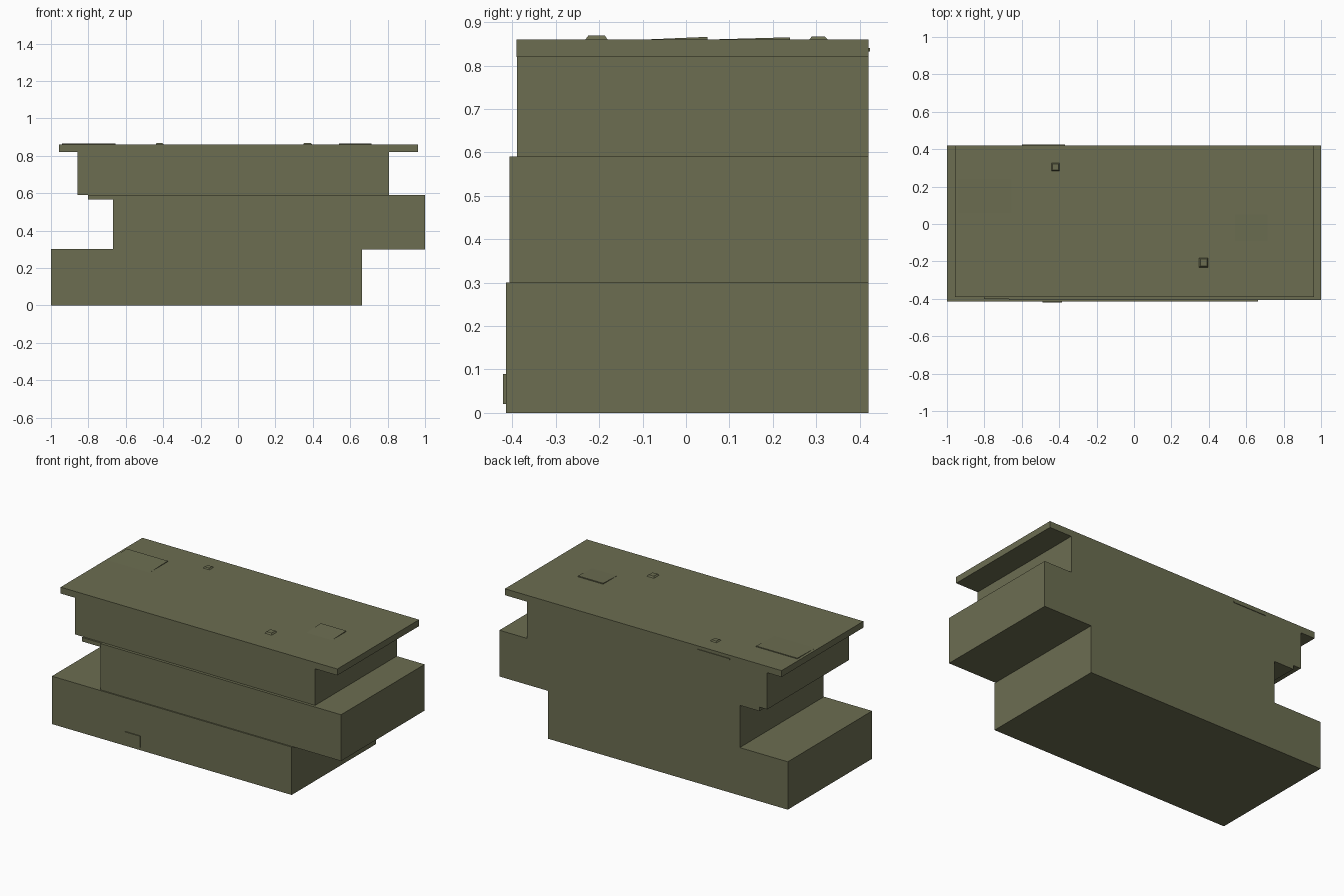
import bpy
import bmesh

cube = bpy.data.objects.get("Cube")
if cube:
    bpy.data.objects.remove(cube, do_unlink=True)

olive = bpy.data.materials.new("olive_stone")
olive.use_nodes = True
colour = (0.15, 0.155, 0.083, 1)
olive.diffuse_color = colour
olive.node_tree.nodes["Principled BSDF"].inputs["Base Color"].default_value = colour


def finish(name, bm):
    bmesh.ops.recalc_face_normals(bm, faces=bm.faces)
    mesh = bpy.data.meshes.new(name)
    bm.to_mesh(mesh)
    bm.free()
    mesh.materials.append(olive)
    obj = bpy.data.objects.new(name, mesh)
    bpy.context.collection.objects.link(obj)
    return obj


def block(name, x, y, z, front_top=None, inset=0):
    """Box between limits; its top may slope down to the front or taper in."""
    bm = bmesh.new()
    bmesh.ops.create_cube(bm, size=1)
    for v in bm.verts:
        top, back = v.co.z > 0, v.co.y > 0
        pull = inset if top else 0
        v.co.x = x[1] - pull if v.co.x > 0 else x[0] + pull
        v.co.y = y[1] - pull if back else y[0] + pull
        v.co.z = z[1] if top else z[0]
        if top and not back and front_top is not None:
            v.co.z = front_top
    return finish(name, bm)


# Staggered courses of stone
BACK = 0.42
block("bottom_block", (-1, 0.663), (-0.415, BACK), (0, 0.3))
block("middle_block", (-0.667, 1), (-0.407, BACK), (0.3, 0.59))
block("middle_ledge", (-0.803, -0.667), (-0.4, BACK), (0.565, 0.59))
block("upper_block", (-0.857, 0.807), (-0.389, BACK), (0.59, 0.82))
block("top_slab", (-0.957, 0.962), (-0.39, BACK), (0.82, 0.86))

# Shallow raised chips on the slab
block("right_chip", (0.54, 0.715), (-0.09, 0.05), (0.855, 0.866), 0.86)
block("left_chip", (-0.94, -0.655), (0.06, 0.24), (0.855, 0.865), 0.86)
block("front_pebble", (0.345, 0.4), (-0.235, -0.177), (0.855, 0.869), inset=0.01)
block("back_pebble", (-0.445, -0.393), (0.28, 0.33), (0.855, 0.867), inset=0.01)

# Thin flakes on the faces
block("front_flake", (-0.49, -0.385), (-0.421, -0.41), (0.02, 0.09))
block("back_flake", (-0.6, -0.37), (0.415, 0.424), (0.832, 0.84))
